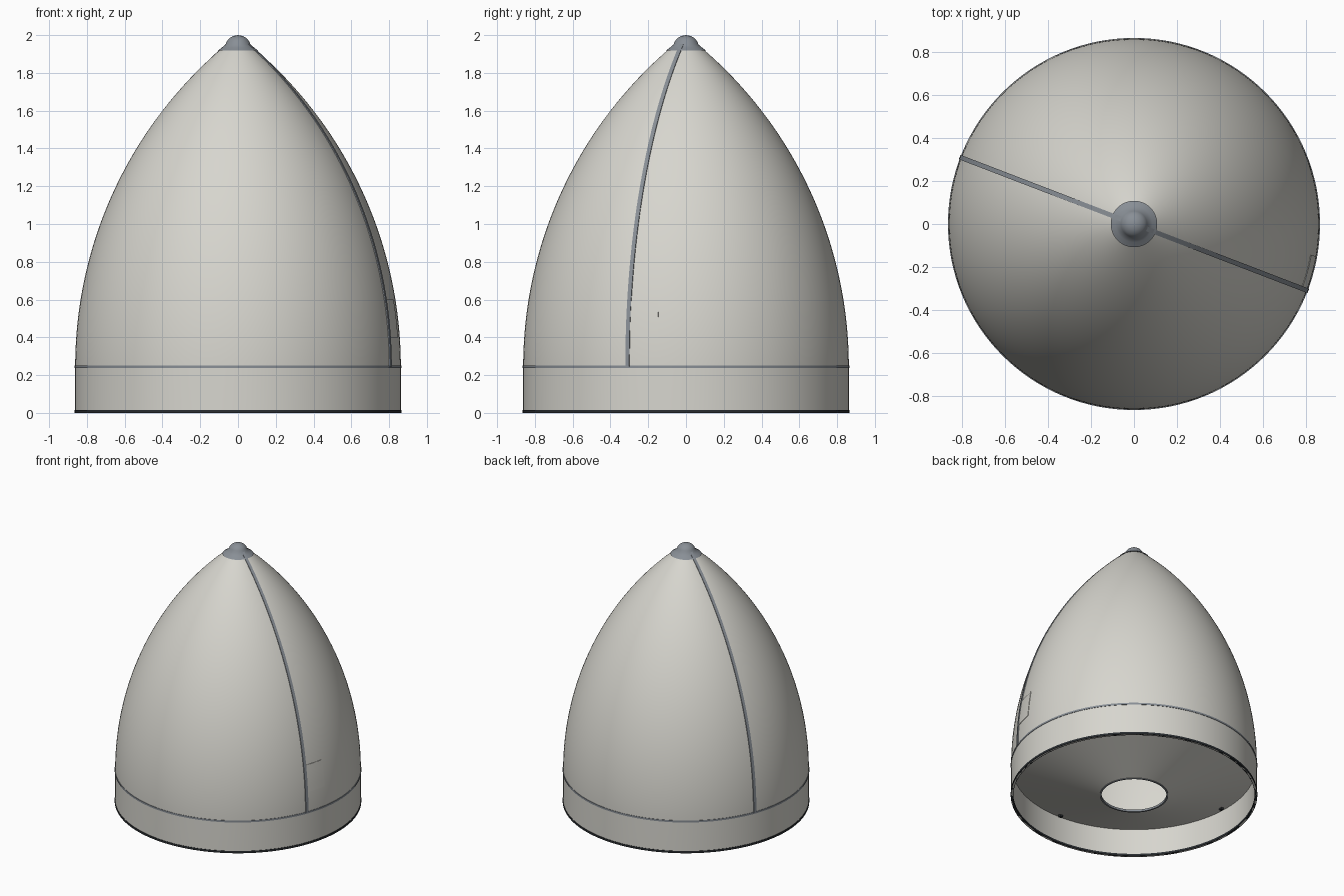
import bpy, bmesh, math
from math import sin, cos, radians, sqrt, pi

if "Cube" in bpy.data.objects:
    bpy.data.objects.remove(bpy.data.objects["Cube"])

SEGS = 128
R, Z0, TIP = 0.862, 0.245, 2.0            # skirt radius, skirt top, ogive tip
RHO = (R * R + (TIP - Z0) ** 2) / (2 * R)  # ogive arc radius


def material(name, rgb):
    m = bpy.data.materials.new(name)
    m.diffuse_color = (*rgb, 1)
    m.use_nodes = True
    m.node_tree.nodes["Principled BSDF"].inputs["Base Color"].default_value = m.diffuse_color
    return m


SHELL = material("warm white", (0.68, 0.67, 0.62))
GREY = material("slate grey", (0.25, 0.275, 0.305))
DARK = material("dark charcoal", (0.022, 0.026, 0.03))


def radius(z):
    """Outer radius of the fairing at height z."""
    if z <= Z0:
        return R
    return sqrt(RHO ** 2 - (z - Z0) ** 2) + R - RHO


def finish(name, bm, mat):
    bmesh.ops.remove_doubles(bm, verts=bm.verts, dist=1e-5)
    bmesh.ops.recalc_face_normals(bm, faces=bm.faces)
    me = bpy.data.meshes.new(name)
    bm.to_mesh(me)
    bm.free()
    me.materials.append(mat)
    ob = bpy.data.objects.new(name, me)
    bpy.context.collection.objects.link(ob)
    bpy.ops.object.select_all(action='DESELECT')
    ob.select_set(True)
    bpy.context.view_layer.objects.active = ob
    bpy.ops.object.shade_smooth_by_angle(angle=radians(30))
    return ob


def lathe(name, profile, mat):
    """Spin a closed (r, z) profile around the z axis."""
    bm = bmesh.new()
    vs = [bm.verts.new((r, 0, z)) for r, z in profile]
    es = [bm.edges.new((vs[i], vs[(i + 1) % len(vs)])) for i in range(len(vs))]
    bmesh.ops.spin(bm, geom=vs + es, cent=(0, 0, 0), axis=(0, 0, 1),
                   angle=2 * pi, steps=SEGS, use_merge=True)
    bmesh.ops.dissolve_degenerate(bm, dist=1e-5, edges=bm.edges)
    return finish(name, bm, mat)


def loft(name, sections, mat):
    """Join equal-length closed sections into a capped solid."""
    bm = bmesh.new()
    rows = [[bm.verts.new(p) for p in s] for s in sections]
    n = len(rows[0])
    for a, b in zip(rows, rows[1:]):
        for i in range(n):
            j = (i + 1) % n
            bm.faces.new((a[i], a[j], b[j], b[i]))
    bm.faces.new(rows[0])
    bm.faces.new(rows[-1])
    return finish(name, bm, mat)


# Ogive shell and skirt, thin walled
T = 0.012
heights = [Z0 + (1.94 - Z0) * i / 40 for i in range(41)]
outer = [(R, 0.0)] + [(radius(z), z) for z in heights]
inner = [(radius(z) - T, z) for z in reversed(heights)] + [(R - T, 0.0)]
lathe("fairing_shell", outer + inner, SHELL)

# Nose cap
lathe("nose_cap", [(0, 1.918), (0.108, 1.918), (0.085, 1.934), (0.066, 1.95),
                   (0.06, 1.966), (0.048, 1.982), (0.027, 1.995), (0, 2.0)], GREY)


# Bands around the skirt
def band(name, z1, z2, r_in, r_out, mat):
    lathe(name, [(r_in, z1), (r_out, z1), (r_out, z2), (r_in, z2)], mat)


band("skirt_joint_ring", 0.238, 0.252, R - 0.005, R + 0.003, GREY)
band("base_ring", 0.0, 0.016, R - T - 0.003, R + 0.003, DARK)

# Conical payload adapter inside the skirt, with a central hole
lathe("adapter_cone", [(0.232, 0.002), (0.855, 0.215), (0.855, 0.227),
                       (0.232, 0.014)], SHELL)
band("adapter_hole_ring", 0.0, 0.016, 0.228, 0.24, GREY)

# Small fasteners under the adapter cone
for i in range(4):
    a = i * pi / 2
    bm = bmesh.new()
    bmesh.ops.create_cube(bm, size=0.022)
    ob = finish(f"adapter_bolt_{i + 1}", bm, DARK)
    ob.location = (0.8 * cos(a), 0.8 * sin(a), 0.19)
    ob.rotation_euler = (0, 0, a)

# Two raised split-line rails, opposite each other
SEAM = radians(-21)
for i in range(2):
    a = SEAM + i * pi
    c, s = cos(a), sin(a)
    sections = []
    for k in range(49):
        z = Z0 + (1.968 - Z0) * k / 48
        r = radius(z)
        ring = [(r - 0.01, -0.011), (r + 0.006, -0.011),
                (r + 0.006, 0.011), (r - 0.01, 0.011)]
        sections.append([(u * c - v * s, u * s + v * c, z) for u, v in ring])
    loft(f"split_rail_{i + 1}", sections, GREY)

# Flush access hatch beside the first rail
sections = []
for k in range(9):
    a = radians(-21.5 + 11.5 * k / 8)
    ring = [(radius(z) + 0.003, z) for z in (0.4, 0.45, 0.5, 0.55, 0.6)]
    ring += [(radius(z) - 0.005, z) for z in (0.6, 0.55, 0.5, 0.45, 0.4)]
    sections.append([(r * cos(a), r * sin(a), z) for r, z in ring])
loft("access_hatch", sections, SHELL)
